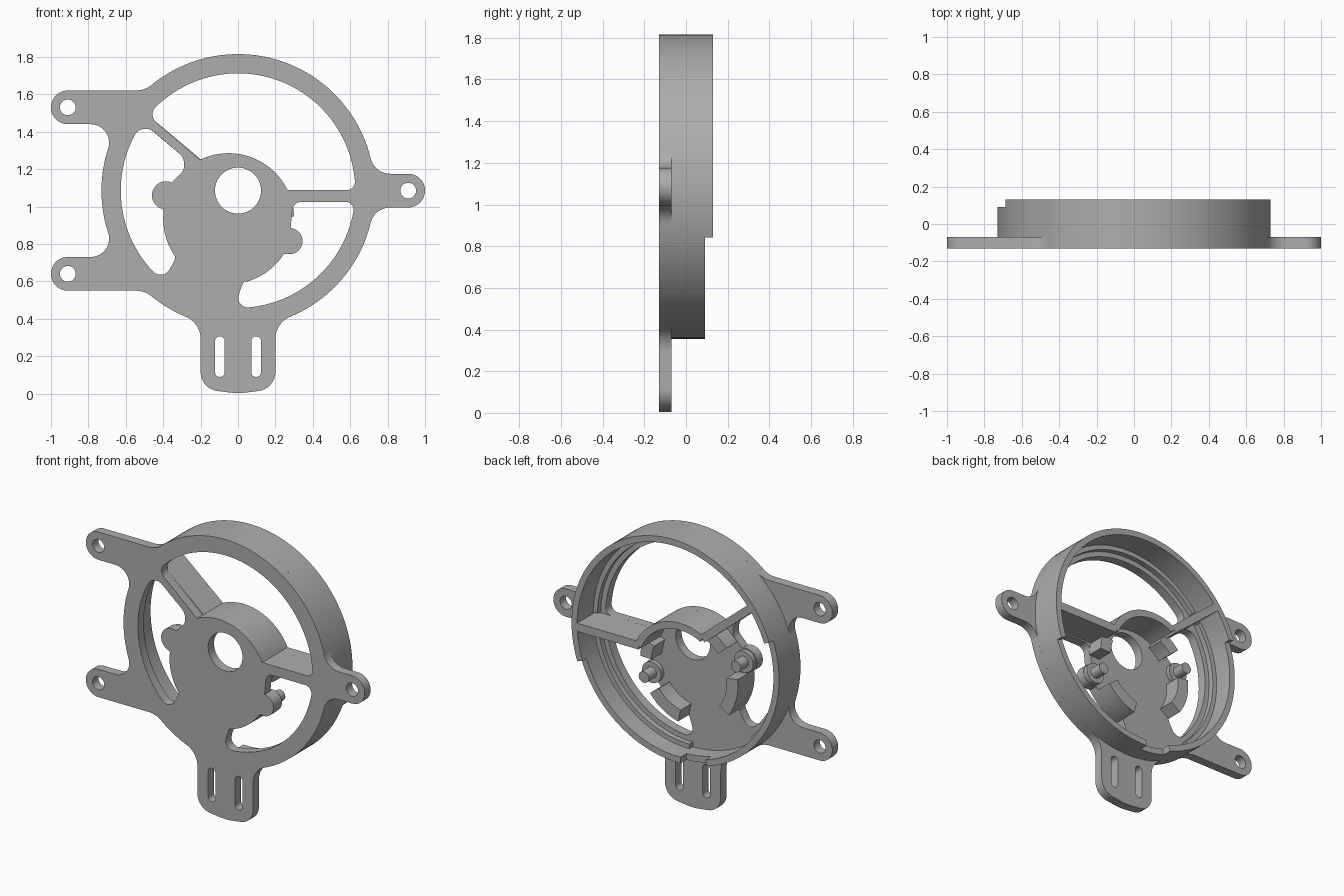
import bpy, bmesh
from math import sin, cos, radians, sqrt
from mathutils import Vector

cube = bpy.data.objects.get("Cube")
if cube:
    bpy.data.objects.remove(cube)

grey = bpy.data.materials.new("matte grey")
grey.use_nodes = True
grey.diffuse_color = (0.42, 0.42, 0.42, 1)
grey.node_tree.nodes["Principled BSDF"].inputs["Base Color"].default_value = grey.diffuse_color

RING = (0, 1.085)        # ring and shaft hole centre
HUB = (-0.05, 0.935)     # hub plate centre
R_OUT, R_IN, R_HUB = 0.73, 0.627, 0.35
FRONT, PLATE, LOW, HIGH = -0.13, -0.07, 0.09, 0.13
EAR_L, EAR_R = (-0.385, 1.06), (0.275, 0.815)


def arc(c, r, a0, a1):
    """Points on an arc, angles in degrees."""
    n = max(2, int(abs(a1 - a0) / 3))
    angles = [radians(a0 + (a1 - a0) * i / n) for i in range(n + 1)]
    return [(c[0] + r * cos(a), c[1] + r * sin(a)) for a in angles]


def circle(c, r):
    return arc(c, r, 0, 360)[:-1]


def walk(pts, i, step, d):
    """Walk distance d along a closed outline; return the point and vertices passed."""
    n, passed, p = len(pts), [], pts[i]
    while True:
        i = (i + step) % n
        seg = (pts[i] - p).length
        if seg > d:
            return p.lerp(pts[i], d / seg), passed
        d -= seg
        passed.append(i)
        p = pts[i]


def outline(*parts):
    """Closed outline from arcs (lists) and corners (x, z, fillet length)."""
    pts, corners = [], {}
    for part in parts:
        if isinstance(part, list):
            pts += [Vector(p) for p in part]
        else:
            corners[len(pts)] = part[2]
            pts.append(Vector(part[:2]))
    drop, fillets = set(), {}
    for i, d in corners.items():
        if d == 0:
            continue
        a, back = walk(pts, i, -1, d)
        b, ahead = walk(pts, i, 1, d)
        drop.update(back + ahead)
        c = pts[i]
        w = sqrt(max(0.05, (1 - (a - c).normalized().dot((b - c).normalized())) / 2))
        curve = []
        for k in range(9):
            t = k / 8
            wa, wc, wb = (1 - t) ** 2, 2 * w * t * (1 - t), t * t
            curve.append((a * wa + c * wc + b * wb) / (wa + wc + wb))
        fillets[i] = curve
    out = []
    for i, p in enumerate(pts):
        out += fillets.get(i, [] if i in drop else [p])
    return [(p[0], p[1]) for p in out]


def prism(name, loops, y0, y1):
    """Extrude an outline (first loop) with holes (other loops) from y0 to y1."""
    curve = bpy.data.curves.new(name, 'CURVE')
    curve.dimensions = '2D'
    curve.fill_mode = 'BOTH'
    curve.extrude = (y1 - y0) / 2
    for loop in loops:
        s = curve.splines.new('POLY')
        s.points.add(len(loop) - 1)
        for pt, (x, z) in zip(s.points, loop):
            pt.co = (x, z, 0, 1)
        s.use_cyclic_u = True
    tmp = bpy.data.objects.new(name, curve)
    bpy.context.collection.objects.link(tmp)
    deps = bpy.context.evaluated_depsgraph_get()
    mesh = bpy.data.meshes.new_from_object(tmp.evaluated_get(deps))
    bpy.data.objects.remove(tmp)
    bm = bmesh.new()
    bm.from_mesh(mesh)
    bmesh.ops.remove_doubles(bm, verts=bm.verts, dist=0.0002)
    for v in bm.verts:
        v.co = (v.co.x, (y0 + y1) / 2 - v.co.z, v.co.y)
    bmesh.ops.recalc_face_normals(bm, faces=bm.faces)
    bm.to_mesh(mesh)
    bm.free()
    mesh.name = name
    mesh.materials.clear()
    mesh.materials.append(grey)
    ob = bpy.data.objects.new(name, mesh)
    bpy.context.collection.objects.link(ob)
    bpy.ops.object.select_all(action='DESELECT')
    ob.select_set(True)
    bpy.context.view_layer.objects.active = ob
    bpy.ops.object.shade_smooth_by_angle(angle=radians(30))
    return ob


def arc_wall(name, c, r0, r1, a0, a1, top):
    prism(name, [arc(c, r1, a0, a1) + arc(c, r0, a1, a0)], PLATE, top)


def on_ring(z, side):
    return side * sqrt(R_OUT ** 2 - (z - RING[1]) ** 2)


# Outer outline: ring, three mounting arms and the lower tab
arms = [(0.91, 1.085), (-0.91, 1.53), (-0.91, 0.64)]
W = 0.09
outer = outline(
    (on_ring(1.175, 1), 1.175, 0.09), arc(RING, R_OUT, 9, 131),
    (on_ring(1.62, -1), 1.62, 0.05), arc(arms[1], W, 90, 270),
    (on_ring(1.44, -1), 1.44, 0.15), arc(RING, R_OUT, 152, 208),
    (on_ring(0.73, -1), 0.73, 0.15), arc(arms[2], W, 90, 270),
    (on_ring(0.55, -1), 0.55, 0.05), arc(RING, R_OUT, 229, 253),
    (-0.2, 0.383, 0.09), (-0.2, 0.025, 0.09), (0, 0, 0.05), (0.2, 0.025, 0.09),
    (0.2, 0.383, 0.09), arc(RING, R_OUT, 287, 352),
    (on_ring(0.995, 1), 0.995, 0.09), arc(arms[0], W, -90, 90))

# Three windows between ring, spokes and hub
upper_window = outline(
    (R_IN, 1.088, 0.045), arc(RING, R_IN, 2, 138), (-0.48, 1.488, 0.055),
    arc(HUB, R_HUB, 116, 26))
left_window = outline(
    (-0.51, 1.449, 0.075), arc(RING, R_IN, 147, 227), (-0.4, 0.602, 0.07),
    (-0.335, 0.72, 0.015), arc(HUB, R_HUB, 216, 173),
    arc(EAR_L, 0.075, 255, 65), (-0.288, 1.195, 0.025), (-0.288, 1.262, 0.035))
right_window = outline(
    (0.295, 1.025, 0.045), arc(EAR_R, 0.07, 85, -105),
    arc(HUB, R_HUB, -33, -77), (0.003, 0.53, 0.03), (0, 0.458, 0.055),
    arc(RING, R_IN, -88, -8), (0.624, 1.025, 0.05))

slots = [arc((x, 0.28), 0.026, 0, 180) + arc((x, 0.115), 0.026, 180, 360)
         for x in (-0.097, 0.097)]
holes = [circle(c, 0.042) for c in arms] + [circle(RING, 0.123)]
prism("base_plate", [outer, upper_window, left_window, right_window] + slots + holes,
      FRONT, PLATE)

# Ring wall: tall half, lower half and cable notch
for name, a0, a1, top in (("tall_ring_wall", -19.5, 160.5, HIGH),
                          ("low_ring_wall_left", 160.5, 253, LOW),
                          ("cable_notch_wall", 253, 268, 0.03),
                          ("low_ring_wall_right", 268, 340.5, LOW)):
    arc_wall(name, RING, 0.69, R_OUT, a0, a1, top)
arc_wall("ring_ledge_left", RING, 0.66, 0.692, 145, 228, -0.035)
arc_wall("ring_ledge_right", RING, 0.66, 0.692, 270, 354, -0.035)
arc_wall("ring_ledge_top", RING, 0.66, 0.692, 1, 139, -0.035)

# Hub arch and the two spoke walls
arc_wall("hub_arch", HUB, 0.305, R_HUB, 22, 118, HIGH)
prism("right_spoke_wall", [[(0.25, 1.035), (0.7, 1.035), (0.7, 1.088), (0.25, 1.088)]],
      PLATE, HIGH)
u = Vector((cos(radians(140)), sin(radians(140))))
n = Vector((-u.y, u.x)) * 0.05
o = Vector(RING)
prism("left_spoke_wall", [[tuple(p) for p in (o + u * 0.25, o + u * 0.7,
                                               o + u * 0.7 + n, o + u * 0.25 + n)]],
      PLATE, HIGH)

# Short curved blocks around the hub
for name, a0, a1 in (("lower_block", -77, -37), ("side_block", 173, 216),
                     ("right_arch_end", 2, 22), ("left_arch_end", 118, 140)):
    arc_wall(name, HUB, 0.27, R_HUB, a0, a1, 0.04)

# Ear bosses with locating pins
for side, c in (("left", EAR_L), ("right", EAR_R)):
    prism("ear_boss_" + side, [circle(c, 0.068)], PLATE, -0.04)
    prism("ear_pin_" + side, [circle(c, 0.036)], -0.04, 0.04)
